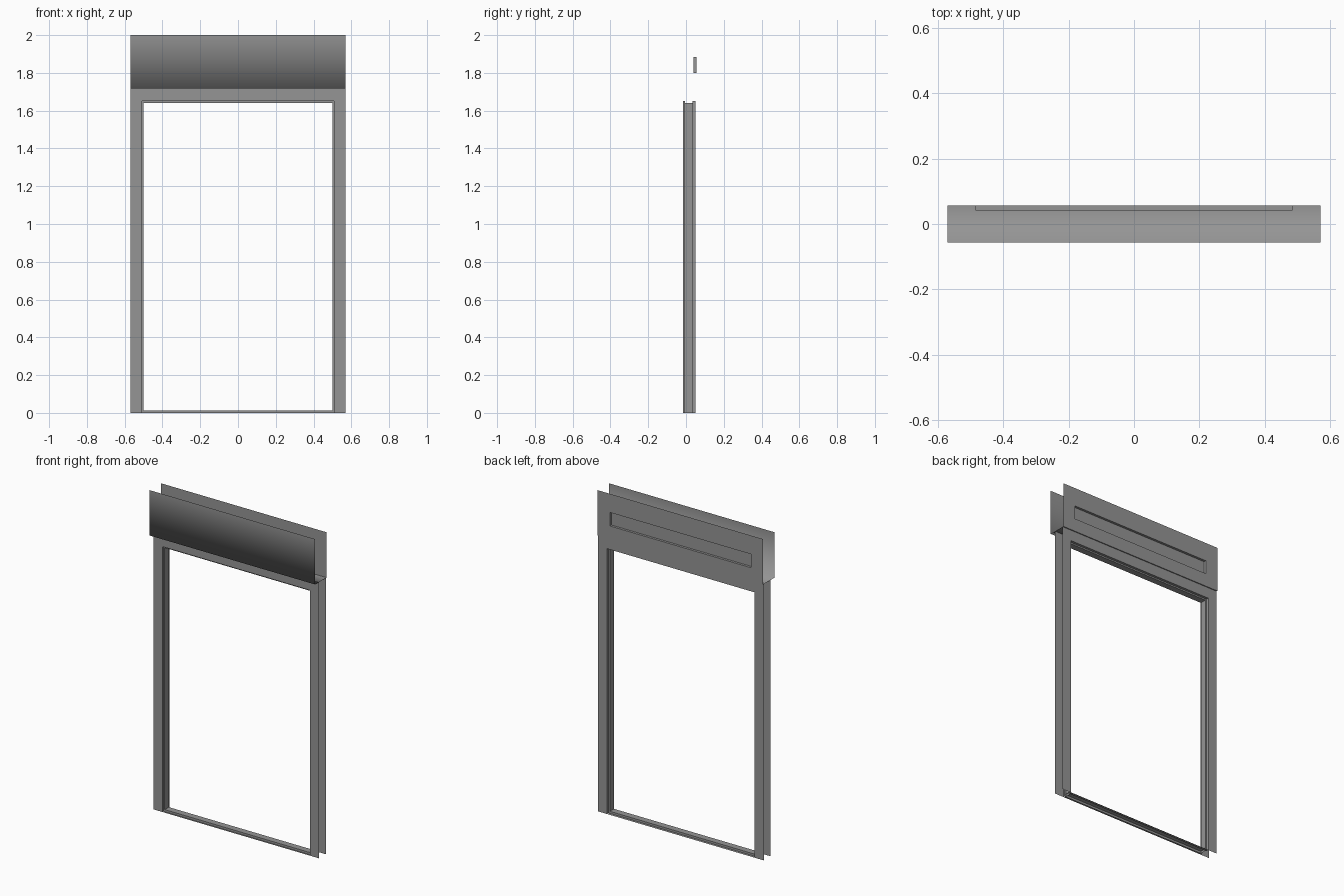
import bpy

if "Cube" in bpy.data.objects:
    bpy.data.objects.remove(bpy.data.objects["Cube"])

# Dark grey paint shared by all parts
paint = bpy.data.materials.new("dark_grey")
paint.diffuse_color = (0.3, 0.3, 0.3, 1)
paint.use_nodes = True
paint.node_tree.nodes["Principled BSDF"].inputs["Base Color"].default_value = paint.diffuse_color

def make_mesh(name, verts, faces, smooth=False):
    mesh = bpy.data.meshes.new(name)
    mesh.from_pydata(verts, [], faces)
    mesh.materials.append(paint)
    for poly in mesh.polygons:
        poly.use_smooth = smooth
    mesh.update()
    obj = bpy.data.objects.new(name, mesh)
    bpy.context.collection.objects.link(obj)
    return obj

def rect_loops(name, loops, flip=False, open_bottom=False, cap=False):
    """Skin successive rectangles (half_width, z_bottom, z_top, y)."""
    verts, faces = [], []
    for w, zb, zt, y in loops:
        verts += [(-w, y, zb), (-w, y, zt), (w, y, zt), (w, y, zb)]
    for a in range(0, 4 * len(loops) - 4, 4):
        b = a + 4
        for i in range(3 if open_bottom else 4):
            j = (i + 1) % 4
            faces.append((a + i, b + i, b + j, a + j))
    if cap:
        n = len(verts)
        faces.append((n - 4, n - 1, n - 2, n - 3))
    if flip:
        faces = [f[::-1] for f in faces]
    return make_mesh(name, verts, faces)

def extrude_x(name, profile, half, smooth=False):
    """Sweep an open (y, z) profile along x."""
    verts = [(x, y, z) for y, z in profile for x in (-half, half)]
    faces = [(k, k + 2, k + 3, k + 1) for k in range(0, len(verts) - 2, 2)]
    return make_mesh(name, verts, faces, smooth)

W = 0.57              # half width of the whole model
D = 0.056             # half depth of the header
Z_HEAD = 1.718        # underside of the header
F, B = -0.017, 0.05   # front and back planes of the door frame
S0, S1 = -0.006, 0.034  # front and back of the raised stop

# Door frame: facing sheets plus the stepped lining
OUT, STOP = (0.508, 0, 1.65), (0.5, 0, 1.641)
rect_loops("door_frame", [
    (W, 0, Z_HEAD, F), (*OUT, F), (*OUT, S0), (*STOP, S0),
    (*STOP, S1), (*OUT, S1), (*OUT, B), (W, 0, Z_HEAD, B),
], open_bottom=True)

# Sill with raised middle; wound so that its top faces up
sill = [(F, 0), (S0, 0), (S0, 0.013), (S1, 0.013), (S1, 0), (B, 0)]
extrude_x("sill", sill[::-1], -0.504)

# Header front sheet and underside, open at the top and ends
extrude_x("header_channel", [(-D, 2.0), (-D, Z_HEAD), (D, Z_HEAD)], W, smooth=True)

# Header back sheet with its long shallow recess
rect_loops("header_back_panel", [
    (W, Z_HEAD, 2.0, D),
    (0.485, 1.80, 1.884, D),
    (0.485, 1.80, 1.884, 0.041),
], flip=True, cap=True)
